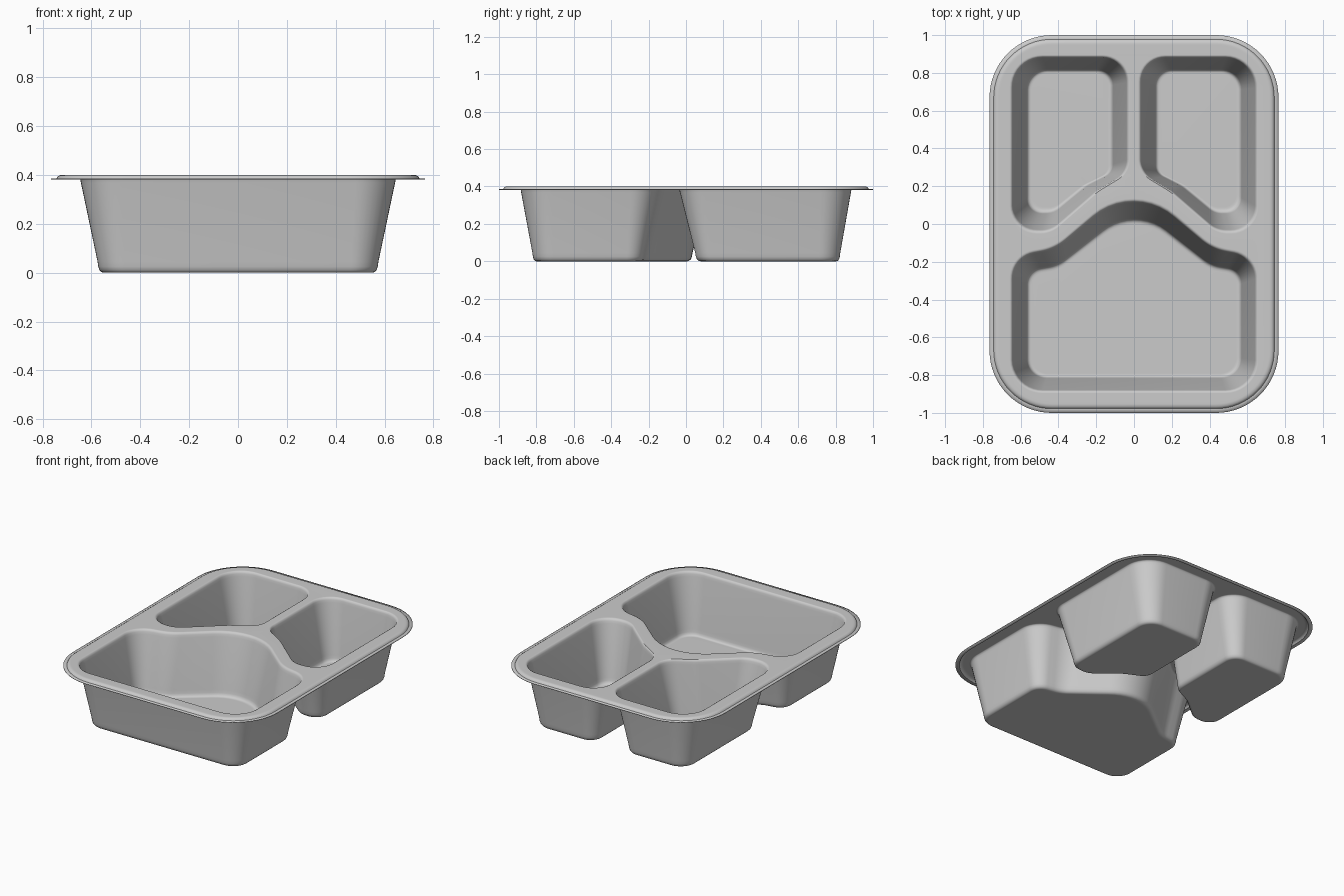
import bpy, bmesh, math
from mathutils import Vector

if "Cube" in bpy.data.objects:
    bpy.data.objects.remove(bpy.data.objects["Cube"])

SHEET = 0.004


def rounded(corners, seg=10):
    """Closed outline from (x, y, radius) corners, each replaced by an arc."""
    pts, n = [], len(corners)
    for i, (x, y, r) in enumerate(corners):
        p = Vector((x, y))
        a = (Vector(corners[i - 1][:2]) - p).normalized()
        b = (Vector(corners[(i + 1) % n][:2]) - p).normalized()
        half = a.angle(b) / 2
        centre = p + (a + b).normalized() * (r / math.sin(half))
        start = p + a * (r / math.tan(half)) - centre
        end = p + b * (r / math.tan(half)) - centre
        total = start.angle(end)
        for k in range(seg + 1):
            t = k / seg
            pts.append(centre + (start * math.sin((1 - t) * total)
                                 + end * math.sin(t * total)) / math.sin(total))
    return pts


def mirror(corners):
    return [(-x, y, r) for x, y, r in reversed(corners)]


def ring(bm, pts, z):
    return [bm.verts.new((p.x, p.y, z)) for p in pts]


def bridge(bm, a, b):
    n = len(a)
    for i in range(n):
        j = (i + 1) % n
        bm.faces.new((a[i], a[j], b[j], b[i]))


def loop_edges(bm, loop):
    return [bm.edges.get((loop[i - 1], loop[i])) for i in range(len(loop))]


# Wall profile: blend from top outline to floor outline, and height
WALL = [(-0.04, 0.396), (0, 0.396), (0.045, 0.393), (0.08, 0.384), (0.11, 0.368),
        (0.73, 0.045), (0.755, 0.025), (0.80, 0.011), (0.87, 0.003), (0.95, 0), (1.03, 0)]


def pocket(bm, top, floor):
    """Lofted compartment; returns its top edge loop."""
    t, f = rounded(top), rounded(floor)
    rings = [ring(bm, [p.lerp(q, s) for p, q in zip(t, f)], z) for s, z in WALL]
    for a, b in zip(rings, rings[1:]):
        bridge(bm, a, b)
    bm.faces.new(rings[-1])
    return loop_edges(bm, rings[0])


bm = bmesh.new()

# Stepped outer rim
rim = []
for d, z in [(0, 0.382), (0.024, 0.382), (0.029, 0.390), (0.036, 0.395),
             (0.046, 0.396), (0.052, 0.396)]:
    x, y, r = 0.765 - d, 1.0 - d, 0.33 - d
    rim.append(ring(bm, rounded([(x, -y, r), (x, y, r), (-x, y, r), (-x, -y, r)], 16), z))
for a, b in zip(rim, rim[1:]):
    bridge(bm, a, b)
deck_edges = loop_edges(bm, rim[-1])

# Large front compartment with the arched back wall
top = [(0.655, -0.892, 0.17), (0.655, -0.165, 0.15), (0.42, -0.121, 0.28)]
low = [(0.545, -0.795, 0.09), (0.545, -0.265, 0.07), (0.40, -0.24, 0.18)]
deck_edges += pocket(bm, top + [(0, 0.236, 0.34)] + mirror(top),
                     low + [(0, 0.068, 0.26)] + mirror(low))

# Two small back compartments
top = [(0.025, 0.892, 0.14), (0.025, 0.27, 0.13), (0.19, 0.17, 0.25),
       (0.44, -0.047, 0.15), (0.655, -0.047, 0.14), (0.655, 0.892, 0.17)]
low = [(0.135, 0.80, 0.07), (0.135, 0.27, 0.06), (0.27, 0.205, 0.15),
       (0.42, 0.085, 0.10), (0.545, 0.085, 0.07), (0.545, 0.80, 0.09)]
deck_edges += pocket(bm, top, low)
deck_edges += pocket(bm, mirror(top), mirror(low))

# Flat deck between rim and compartments
bmesh.ops.triangle_fill(bm, use_beauty=True, edges=deck_edges, normal=(0, 0, 1))
bmesh.ops.recalc_face_normals(bm, faces=bm.faces)
bm.normal_update()
biggest = max(bm.faces, key=lambda f: f.calc_area())
if biggest.normal.z < 0:
    bmesh.ops.reverse_faces(bm, faces=bm.faces)

mesh = bpy.data.meshes.new("compartment_tray")
bm.to_mesh(mesh)
bm.free()
tray = bpy.data.objects.new("compartment_tray", mesh)
bpy.context.collection.objects.link(tray)
bpy.context.view_layer.objects.active = tray
tray.select_set(True)
bpy.ops.object.shade_smooth_by_angle(angle=math.radians(40))

# Thin sheet thickness, added inward and upward
solid = tray.modifiers.new("sheet", 'SOLIDIFY')
solid.thickness = SHEET
solid.offset = 1
